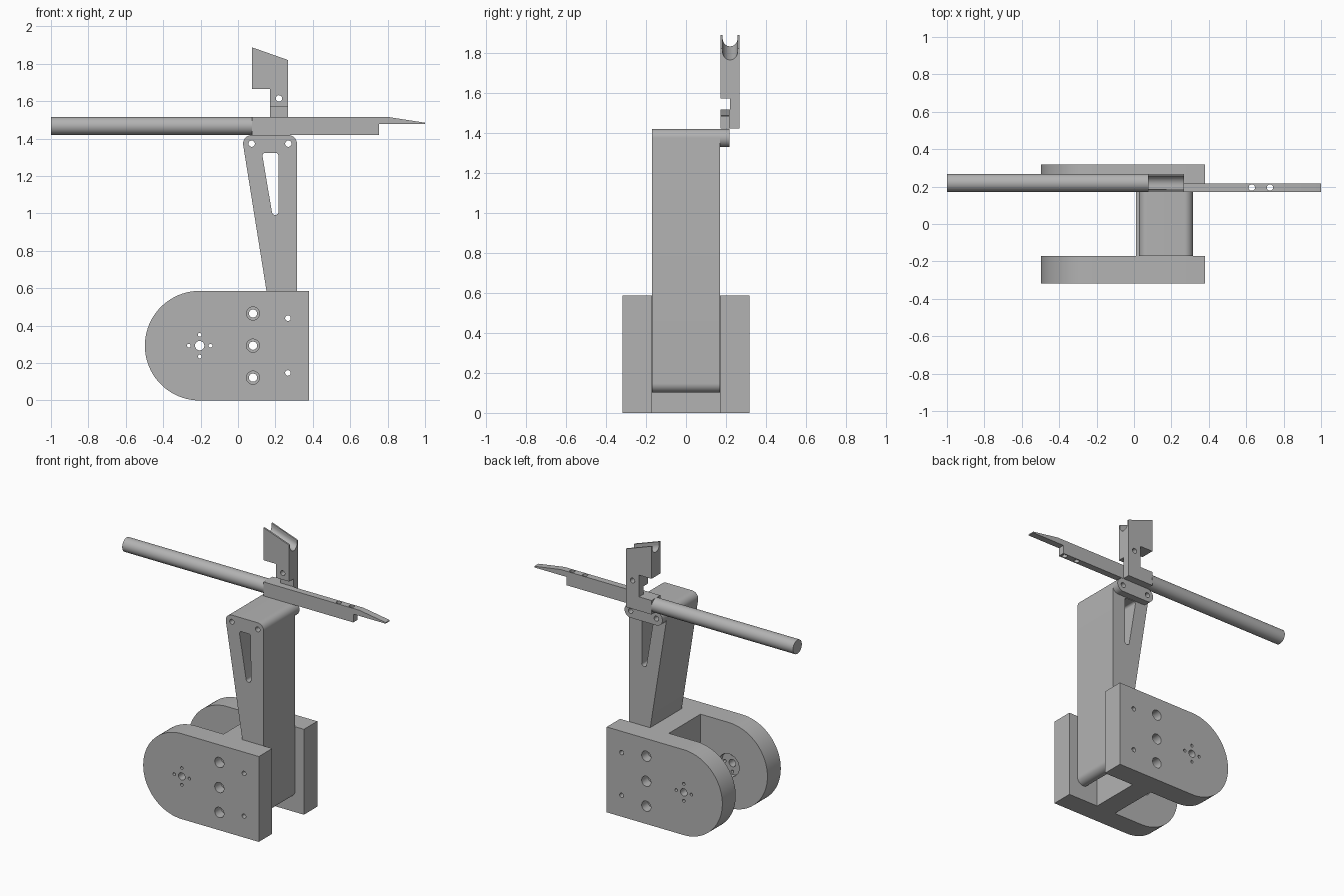
import bpy, bmesh, math
from mathutils import Vector, Matrix

cube = bpy.data.objects.get("Cube")
if cube:
    bpy.data.objects.remove(cube, do_unlink=True)

grey = bpy.data.materials.new("plain grey")
grey.use_nodes = True
GREY = (0.45, 0.45, 0.45, 1)
grey.diffuse_color = GREY
grey.node_tree.nodes["Principled BSDF"].inputs["Base Color"].default_value = GREY


def arc(x, z, r, start, end, steps=16):
    return [(x + r * math.cos(math.radians(start + (end - start) * i / steps)),
             z + r * math.sin(math.radians(start + (end - start) * i / steps)))
            for i in range(steps + 1)]


def hull(circles):
    """Outline wrapped tightly around circles given as (x, z, r)."""
    pts = sorted(p for c in circles for p in arc(*c, 0, 360, 48)[:-1])

    def half(seq):
        out = []
        for p in seq:
            while len(out) > 1 and ((out[-1][0] - out[-2][0]) * (p[1] - out[-2][1])
                                    - (out[-1][1] - out[-2][1]) * (p[0] - out[-2][0])) <= 1e-9:
                out.pop()
            out.append(p)
        return out[:-1]
    return half(pts) + half(pts[::-1])


def prism(name, outline, y0, y1):
    """Extrude an x-z outline along y."""
    bm = bmesh.new()
    face = bm.faces.new([bm.verts.new((x, y0, z)) for x, z in outline])
    new = bmesh.ops.extrude_face_region(bm, geom=[face])["geom"]
    bmesh.ops.translate(bm, vec=(0, y1 - y0, 0),
                        verts=[g for g in new if isinstance(g, bmesh.types.BMVert)])
    bmesh.ops.recalc_face_normals(bm, faces=bm.faces)
    mesh = bpy.data.meshes.new(name)
    bm.to_mesh(mesh)
    bm.free()
    mesh.materials.append(grey)
    ob = bpy.data.objects.new(name, mesh)
    bpy.context.collection.objects.link(ob)
    return ob


def box(name, x0, x1, y0, y1, z0, z1):
    return prism(name, [(x0, z0), (x1, z0), (x1, z1), (x0, z1)], y0, y1)


def tube(name, a, b, r, sides=32):
    """Solid cylinder between two points."""
    a, b = Vector(a), Vector(b)
    rot = (b - a).to_track_quat('Z', 'Y').to_matrix().to_4x4()
    bm = bmesh.new()
    bmesh.ops.create_cone(bm, cap_ends=True, segments=sides, radius1=r, radius2=r,
                          depth=(b - a).length,
                          matrix=Matrix.Translation((a + b) / 2) @ rot)
    mesh = bpy.data.meshes.new(name)
    bm.to_mesh(mesh)
    bm.free()
    mesh.materials.append(grey)
    ob = bpy.data.objects.new(name, mesh)
    bpy.context.collection.objects.link(ob)
    return ob


def bore(x, z, r, y0=-1, y1=1):
    return tube("bore", (x, y0, z), (x, y1, z), r)


def activate(ob):
    bpy.ops.object.select_all(action='DESELECT')
    ob.select_set(True)
    bpy.context.view_layer.objects.active = ob


def combine(ob, others, operation='DIFFERENCE'):
    activate(ob)
    for other in others:
        mod = ob.modifiers.new("combine", 'BOOLEAN')
        mod.operation = operation
        mod.solver = 'EXACT'
        mod.object = other
        bpy.ops.object.modifier_apply(modifier=mod.name)
        bpy.data.objects.remove(other, do_unlink=True)


def smooth(ob):
    activate(ob)
    bpy.ops.object.shade_smooth_by_angle(angle=math.radians(30))


# Base: two round-ended side plates joined by a cross block
R = 0.293
PIVOT = (-0.205, R)
INNER, OUTER = 0.172, 0.317
plate = [(0.38, 0), (0.38, 2 * R)] + arc(*PIVOT, R, 90, 270, 40)
for name, side in (("front_side_plate", -1), ("back_side_plate", 1)):
    ob = prism(name, plate, side * INNER, side * OUTER)
    cuts = [bore(*PIVOT, 0.025)]
    for dx, dz in ((1, 0), (-1, 0), (0, 1), (0, -1)):
        cuts.append(bore(PIVOT[0] + 0.058 * dx, PIVOT[1] + 0.058 * dz, 0.01))
    for z in (0.122, R, 0.465):
        cuts.append(bore(0.08, z, 0.022))
        cuts.append(bore(0.08, z, 0.035, side * 0.25, side * 0.4))
    cuts += [bore(0.267, z, 0.015) for z in (0.147, 0.44)]
    # recess on the inner face around the pivot
    cuts.append(bore(*PIVOT, 0.078, side * 0.1, side * 0.21))
    combine(ob, cuts)
    smooth(ob)

block = box("cross_block", 0.01, 0.155, -INNER, INNER, 0, 2 * R)
combine(block, [bore(0.08, z, 0.022) for z in (0.122, R, 0.465)])
smooth(block)

# Upright: tapered arm wrapped around three rounded corners
LEFT, RIGHT, TOP = 0.073, 0.269, 1.373
arm = prism("upright_arm", hull([(LEFT, TOP, 0.046), (RIGHT, TOP, 0.046),
                                 (RIGHT, 0.147, 0.046)]), -0.171, 0.17)
slot = hull([(0.146, 1.309, 0.015), (0.201, 1.309, 0.015), (0.199, 1.01, 0.018)])
combine(arm, [bore(LEFT, TOP, 0.017), bore(RIGHT, TOP, 0.017),
              bore(0.267, 0.147, 0.015), bore(0.267, 0.44, 0.015),
              prism("slot", slot, -1, 1)])
smooth(arm)

# Link bolted to the back of the arm
link = prism("mounting_link", hull([(LEFT, TOP, 0.046), (RIGHT, TOP, 0.046)]), 0.17, 0.217)
combine(link, [bore(LEFT, TOP, 0.017), bore(RIGHT, TOP, 0.017)])
smooth(link)

# Crossbar with a thin tapered tip
bar = prism("crossbar", [(0.075, 1.42), (0.755, 1.42), (0.755, 1.477), (1, 1.477),
                         (1, 1.485), (0.8, 1.516), (0.075, 1.516)], 0.172, 0.217)
combine(bar, [tube("bore", (x, 0.195, 1), (x, 0.195, 2), 0.017) for x in (0.63, 0.727)])
smooth(bar)

# Round rod
smooth(tube("round_rod", (-1, 0.22, 1.468), (0.076, 0.22, 1.468), 0.048, 40))

# Holder: low block, neck and a sloped head with a rounded groove
box("holder_foot", 0.075, 0.268, 0.217, 0.267, 1.42, 1.516)
box("holder_neck", 0.17, 0.268, 0.22, 0.267, 1.516, 1.57)
head = prism("holder_head", [(0.17, 1.57), (0.268, 1.57), (0.268, 1.82), (0.075, 1.888),
                             (0.075, 1.665), (0.17, 1.665)], 0.172, 0.267)
slope = (1.82 - 1.888) / (0.268 - 0.075)


def along(x, drop):
    return 1.888 + slope * (x - 0.075) - drop


groove = prism("groove", [(-0.1, along(-0.1, 0.018)), (0.5, along(0.5, 0.018)),
                          (0.5, 2.2), (-0.1, 2.2)], 0.183, 0.257)
trough = tube("trough", (-0.1, 0.22, along(-0.1, 0.018)),
              (0.5, 0.22, along(0.5, 0.018)), 0.037)
combine(head, [groove, trough, bore(0.219, 1.615, 0.017)])
smooth(head)
